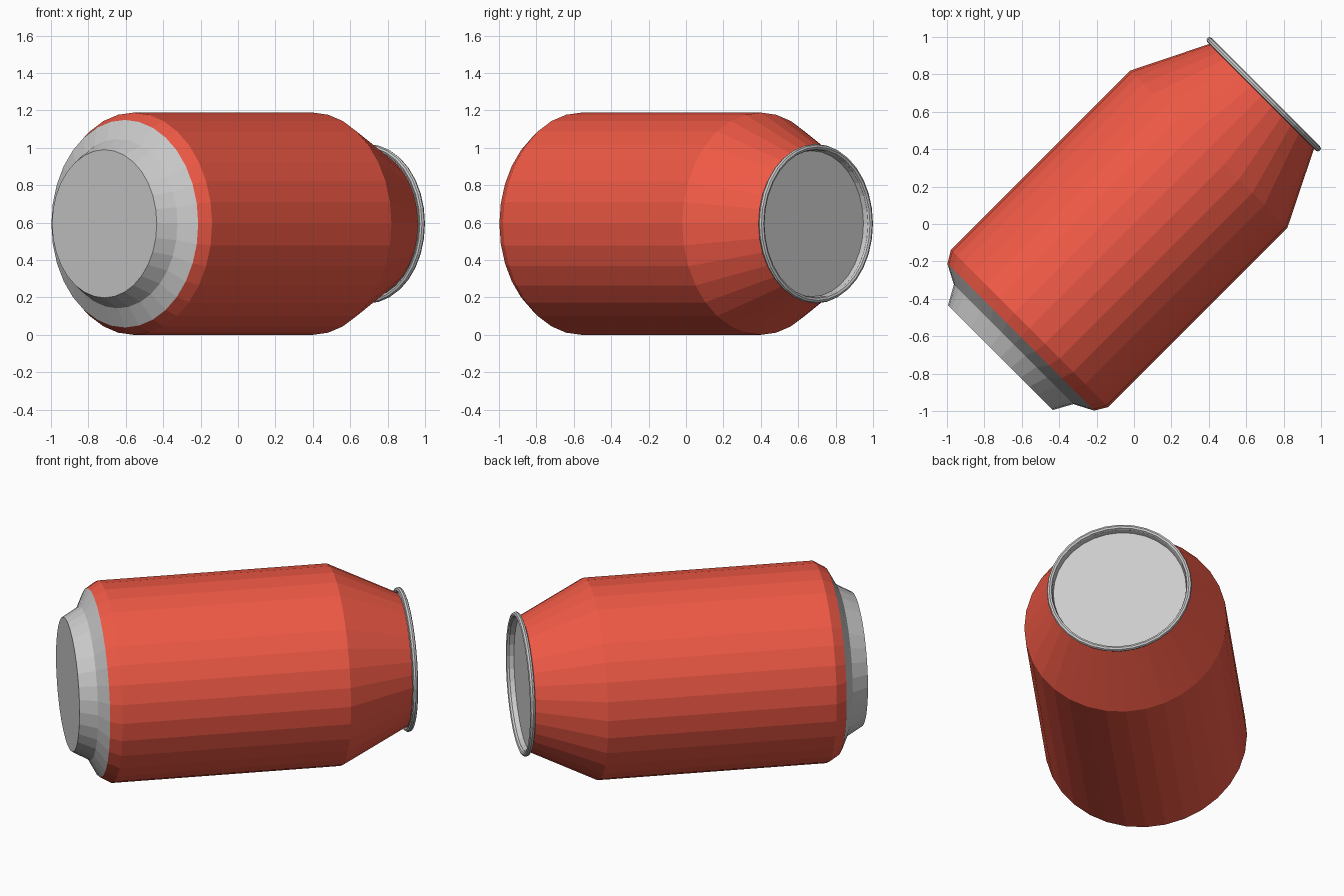
import bpy, bmesh
from math import sin, cos, pi
from mathutils import Vector

if "Cube" in bpy.data.objects:
    bpy.data.objects.remove(bpy.data.objects["Cube"])

SIDES = 32
CENTRE = Vector((0, 0, 0.594))
AXIS = Vector((1, 1, 0)).normalized()   # the can lies along this line
SIDE = Vector((1, -1, 0)).normalized()
UP = Vector((0, 0, 1))

red = bpy.data.materials.new("red_paint")
red.diffuse_color = (0.87, 0.1, 0.06, 1)
red.use_nodes = True
red.node_tree.nodes["Principled BSDF"].inputs["Base Color"].default_value = red.diffuse_color


def lathe(name, profile, closed=False, material=None):
    """Spin (distance along axis, radius) points around the can's axis."""
    bm = bmesh.new()
    rings = []
    for t, r in profile:
        if r == 0:
            rings.append([bm.verts.new(CENTRE + AXIS * t)] * SIDES)
            continue
        angles = [2 * pi * i / SIDES for i in range(SIDES)]
        rings.append([bm.verts.new(CENTRE + AXIS * t + (SIDE * cos(a) + UP * sin(a)) * r)
                      for a in angles])
    pairs = list(zip(rings, rings[1:]))
    if closed:
        pairs.append((rings[-1], rings[0]))
    for a, b in pairs:
        for i in range(SIDES):
            j = (i + 1) % SIDES
            corners = list(dict.fromkeys((a[i], a[j], b[j], b[i])))
            bm.faces.new(corners)
    # every profile runs from bottom to top, so normals already agree
    mesh = bpy.data.meshes.new(name)
    if closed:
        bmesh.ops.recalc_face_normals(bm, faces=bm.faces)
    else:
        bmesh.ops.reverse_faces(bm, faces=bm.faces)
    bm.normal_update()
    # point outward: the first face must look away from the can's middle
    f = bm.faces[:][0]
    if not closed and f.normal.dot(f.calc_center_median() - CENTRE) < 0:
        bmesh.ops.reverse_faces(bm, faces=bm.faces)
    bm.to_mesh(mesh)
    bm.free()
    obj = bpy.data.objects.new(name, mesh)
    bpy.context.collection.objects.link(obj)
    if material:
        mesh.materials.append(material)
    return obj


# Painted body with tapered shoulder
lathe("body", [(-0.856, 0.555), (-0.79, 0.594), (0.566, 0.594), (0.965, 0.396)], material=red)

# Bare metal stepped base
lathe("base", [(-1.01, 0), (-1.01, 0.396), (-0.91, 0.452), (-0.856, 0.555)])

# Recessed lid, listed from its centre out to the rim
lathe("lid", [(0.952, 0), (0.952, 0.39), (0.98, 0.396)])

# Rolled rim
lathe("rim", [(0.981 + 0.016 * sin(2 * pi * k / 8), 0.41 + 0.016 * cos(2 * pi * k / 8))
              for k in range(8)], closed=True)
